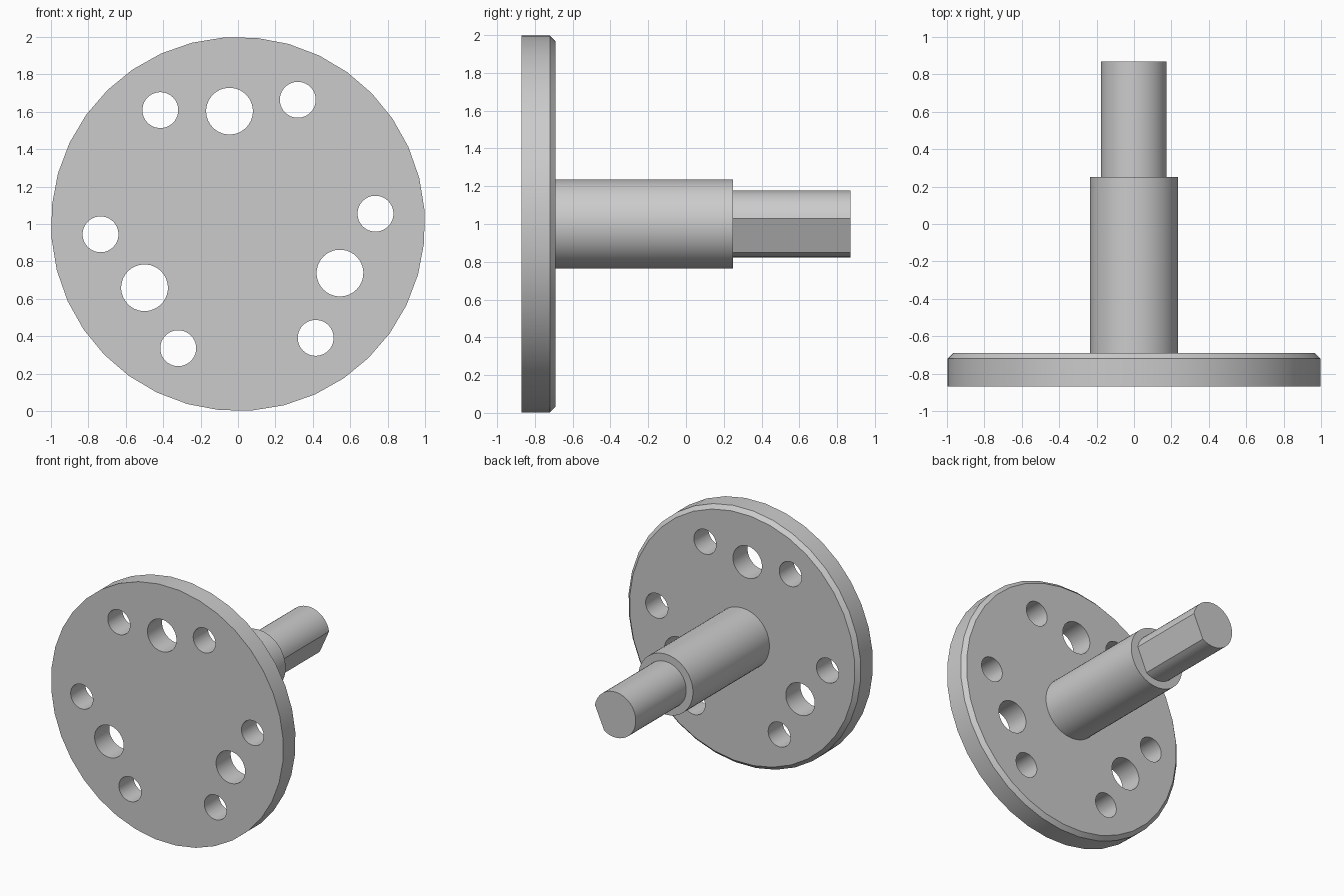
import bpy
import bmesh
from math import cos, sin, radians

cube = bpy.data.objects.get("Cube")
if cube:
    bpy.data.objects.remove(cube, do_unlink=True)

TURN = 4.3       # rotation of the whole hole pattern, in degrees
AXIS_Z = 1.0     # height of the shaft axis

metal = bpy.data.materials.new("plain grey metal")
metal.use_nodes = True
grey = (0.6, 0.6, 0.6, 1.0)
metal.diffuse_color = grey
metal.node_tree.nodes["Principled BSDF"].inputs["Base Color"].default_value = grey


def circle(sides, start=TURN):
    return [start + 360 * i / sides for i in range(sides)]


def turned(name, angles, sections, cx=0.0, cz=AXIS_Z):
    """Loft round sections, given as (y, radius), along the y axis."""
    bm = bmesh.new()
    rings = [[bm.verts.new((cx + r * cos(radians(a)), y, cz + r * sin(radians(a))))
              for a in angles] for y, r in sections]
    n = len(angles)
    for a, b in zip(rings, rings[1:]):
        for i in range(n):
            j = (i + 1) % n
            bm.faces.new((a[i], a[j], b[j], b[i]))
    bm.faces.new(rings[0])
    bm.faces.new(rings[-1])
    bmesh.ops.recalc_face_normals(bm, faces=bm.faces)
    mesh = bpy.data.meshes.new(name)
    bm.to_mesh(mesh)
    bm.free()
    mesh.materials.append(metal)
    obj = bpy.data.objects.new(name, mesh)
    bpy.context.collection.objects.link(obj)
    return obj


def select_only(obj):
    bpy.ops.object.select_all(action='DESELECT')
    obj.select_set(True)
    bpy.context.view_layer.objects.active = obj


# Flange disc with a chamfered back rim
disc = turned("flange_disc", circle(36), [(-0.87, 1.0), (-0.72, 1.0), (-0.69, 0.97)])

# Through holes: six small ones and three large ones on two pitch circles
holes = [(0.737, 0.096, TURN + 60 * i) for i in range(6)]
holes += [(0.605, 0.125, TURN + 90 + 120 * i) for i in range(3)]
for pitch, radius, angle in holes:
    a = radians(angle)
    cutter = turned("hole_cutter", circle(36), [(-1.0, radius), (-0.5, radius)],
                    pitch * cos(a), AXIS_Z + pitch * sin(a))
    cutter.hide_render = True
    select_only(disc)
    cut = disc.modifiers.new("hole", 'BOOLEAN')
    cut.operation = 'DIFFERENCE'
    cut.solver = 'EXACT'
    cut.object = cutter
    bpy.ops.object.modifier_apply(modifier=cut.name)
    bpy.data.objects.remove(cutter, do_unlink=True)

# Thick shaft behind the disc
shaft = turned("main_shaft", circle(48), [(-0.70, 0.235), (0.25, 0.235)])

# Thin shaft end with a single flat, the chord that closes the arc
first, last = 9.7, 302.0
arc = [first + (last - first) * i / 40 for i in range(41)]
end = turned("flatted_shaft_end", arc, [(0.24, 0.177), (0.87, 0.177)])

for part in (disc, shaft, end):
    select_only(part)
    bpy.ops.object.shade_smooth_by_angle(angle=radians(25))
